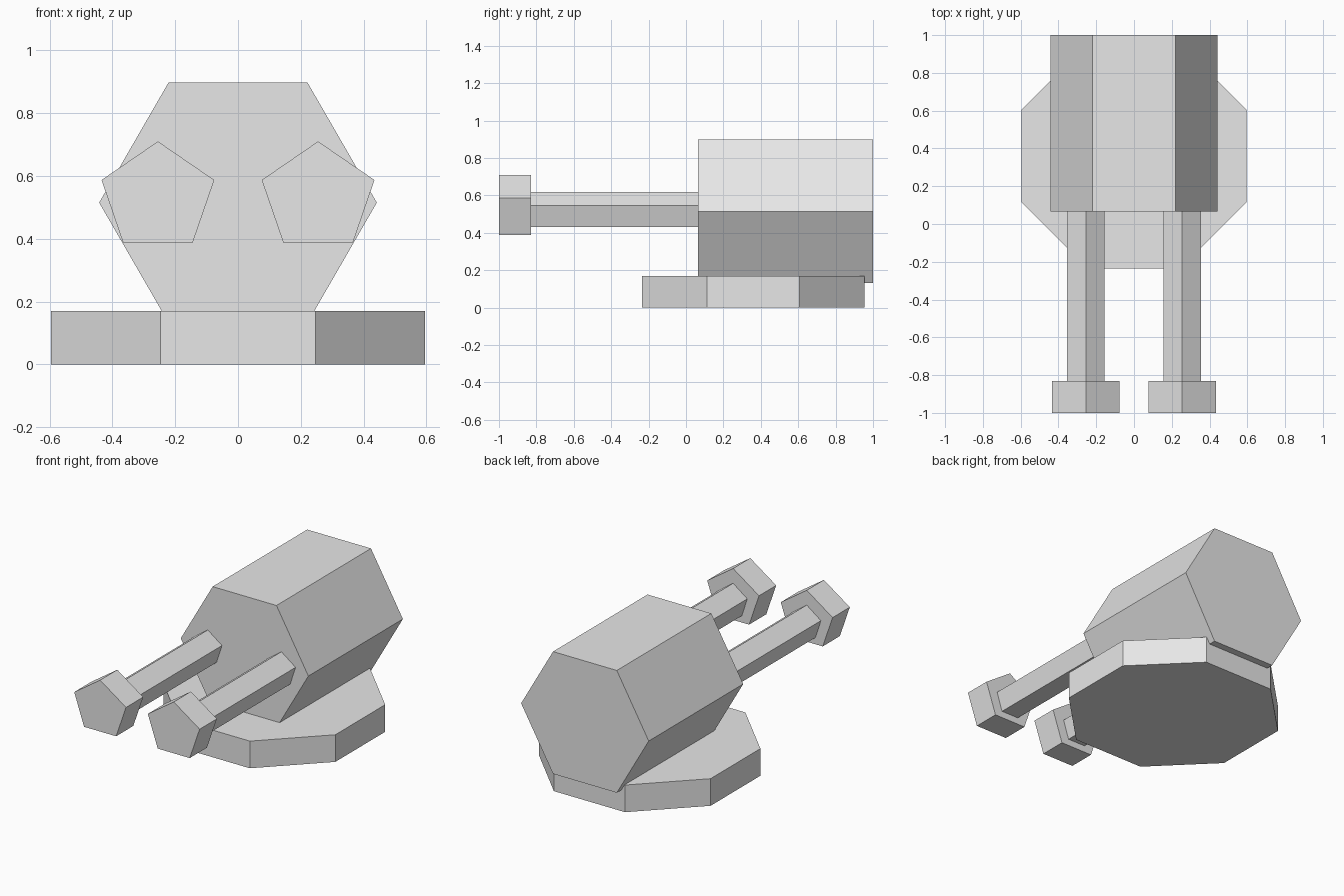
import bpy
from math import pi, sin, cos

cube = bpy.data.objects.get("Cube")
if cube:
    bpy.data.objects.remove(cube, do_unlink=True)

# Single flat colour
grey = bpy.data.materials.new("light_grey")
grey.use_nodes = True
grey.diffuse_color = (0.8, 0.8, 0.8, 1)
grey.node_tree.nodes["Principled BSDF"].inputs["Base Color"].default_value = (0.8, 0.8, 0.8, 1)


def prism(name, sides, radius, start, end, place, turn=pi / 2, stretch=1):
    """Regular prism; place(u, v, w) maps ring and length coordinates to space."""
    ring = [(radius * stretch * cos(turn + 2 * pi * i / sides),
             radius * sin(turn + 2 * pi * i / sides)) for i in range(sides)]
    verts = [place(u, v, w) for w in (start, end) for u, v in ring]
    faces = [tuple(range(sides)), tuple(range(sides, 2 * sides))]
    for i in range(sides):
        j = (i + 1) % sides
        faces.append((i, j, j + sides, i + sides))
    mesh = bpy.data.meshes.new(name)
    mesh.from_pydata(verts, [], faces)
    mesh.materials.append(grey)
    obj = bpy.data.objects.new(name, mesh)
    bpy.context.collection.objects.link(obj)
    # Make all normals face outward
    bpy.context.view_layer.objects.active = obj
    obj.select_set(True)
    bpy.ops.object.mode_set(mode='EDIT')
    bpy.ops.mesh.select_all(action='SELECT')
    bpy.ops.mesh.normals_make_consistent(inside=False)
    bpy.ops.object.mode_set(mode='OBJECT')
    obj.select_set(False)
    return obj


def along_y(x, z):
    return lambda u, v, w: (x + u, w, z + v)


# Octagonal base plate
prism("base", 8, 0.644, 0, 0.17, lambda u, v, w: (u, 0.36 + v, w), turn=pi / 8)

# Hexagonal turret body lying front to back
prism("turret_body", 6, 0.442, 0.065, 1.0, along_y(0, 0.515), turn=0)

# Twin five-sided barrels with wider muzzles
for side, x in (("left", 0.255), ("right", -0.255)):
    prism(side + "_barrel", 5, 0.1035, -0.9, 0.15, along_y(x, 0.514))
    prism(side + "_muzzle", 5, 0.178, -1.0, -0.83, along_y(x, 0.532), stretch=1.06)
